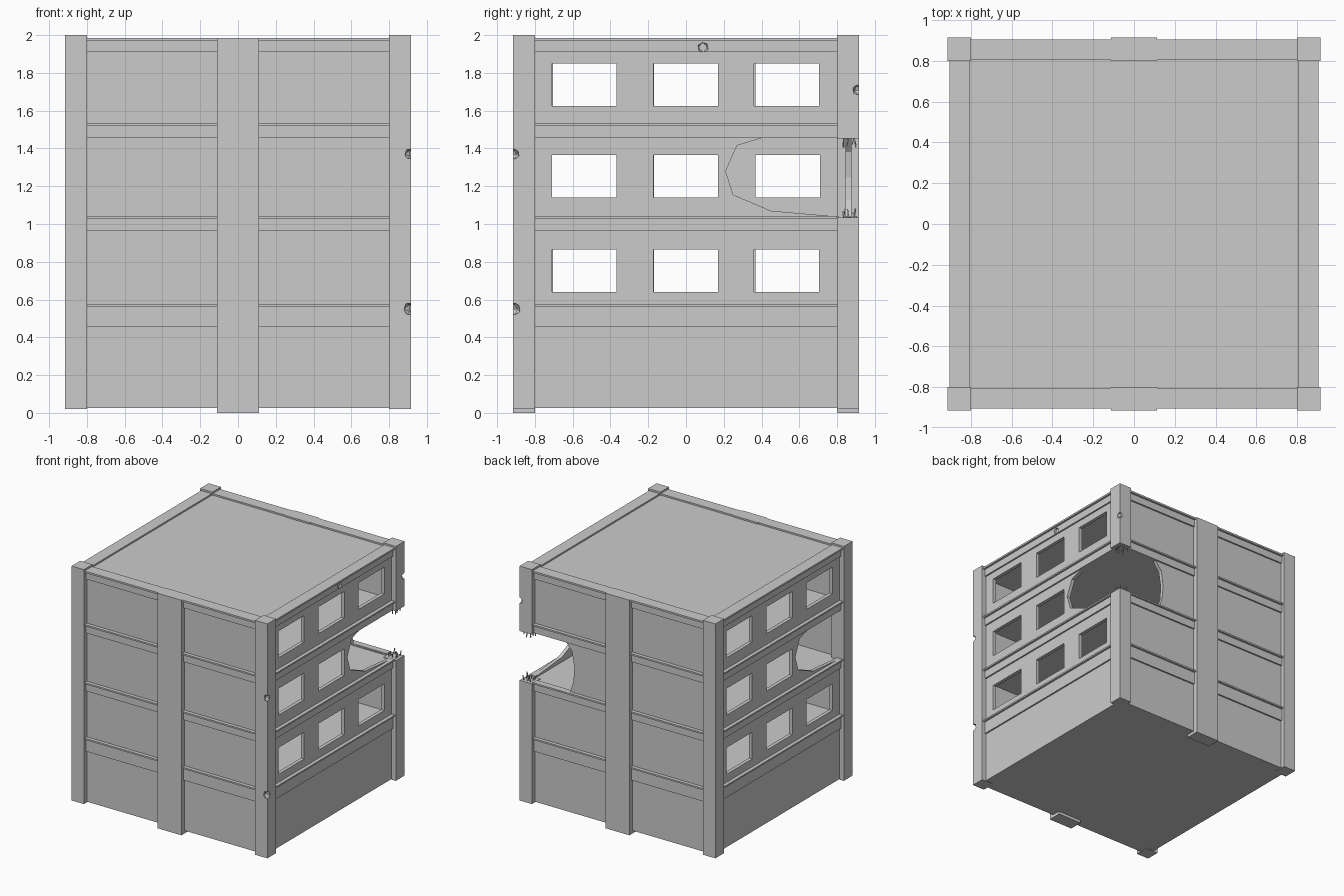
import bpy, bmesh, random
from math import pi
from mathutils import Matrix, Vector

if "Cube" in bpy.data.objects:
    bpy.data.objects.remove(bpy.data.objects["Cube"])

random.seed(4)
FRONT, RIGHT, BACK, LEFT = range(4)


def prism(name, pts, a, b, place):
    """Closed outline 'pts' swept from a to b; place(p, q, t) gives the 3D point."""
    bm = bmesh.new()
    ends = [[bm.verts.new(place(p, q, t)) for p, q in pts] for t in (a, b)]
    n = len(pts)
    bm.faces.new(ends[0])
    bm.faces.new(ends[1][::-1])
    for i in range(n):
        j = (i + 1) % n
        bm.faces.new((ends[0][j], ends[0][i], ends[1][i], ends[1][j]))
    bmesh.ops.recalc_face_normals(bm, faces=bm.faces)
    me = bpy.data.meshes.new(name)
    bm.to_mesh(me)
    bm.free()
    ob = bpy.data.objects.new(name, me)
    bpy.context.collection.objects.link(ob)
    return ob


def rect(u0, u1, v0, v1):
    return [(u0, v0), (u1, v0), (u1, v1), (u0, v1)]


def box(name, x, y, z):
    return prism(name, rect(*x, *y), *z, lambda p, q, t: (p, q, t))


def on_side(side, u, d, z):
    """u runs along a facade, d points outwards."""
    return Matrix.Rotation(side * pi / 2, 3, 'Z') @ Vector((u, -d, z))


def panel(name, side, pts, d0, d1):
    return prism(name, pts, d0, d1, lambda u, z, d: on_side(side, u, d, z))


def rail(name, side, pts, u0, u1):
    return prism(name, pts, u0, u1, lambda d, z, u: on_side(side, u, d, z))


def cut(ob, cutter):
    m = ob.modifiers.new("cut", 'BOOLEAN')
    m.operation, m.solver, m.object = 'DIFFERENCE', 'EXACT', cutter
    bpy.context.view_layer.objects.active = ob
    bpy.ops.object.modifier_apply(modifier=m.name)
    bpy.data.objects.remove(cutter)


def chip(ob, loc, r=0.03):
    bpy.ops.mesh.primitive_ico_sphere_add(subdivisions=1, radius=r, location=loc, rotation=(.4, .3, .8))
    cut(ob, bpy.context.object)


# string courses: band with a projecting cap (band bottom, band top, cap top)
BANDS = [(0.455, 0.56, 0.573), (0.965, 1.03, 1.043), (1.455, 1.52, 1.533), (1.91, 1.97, 1.985)]


def band_profile(z0, z1, z2):
    return [(0.85, z0), (0.888, z0), (0.888, z1), (0.905, z1), (0.905, z2), (0.85, z2)]


# plain front and back facades with central pilasters
for side, word in ((FRONT, "front"), (BACK, "back")):
    wall = panel(word + "_wall", side, rect(-0.81, 0.81, 0.025, 1.97), 0.845, 0.875)
    panel(word + "_pilaster", side, rect(-0.112, 0.112, 0.0, 1.985), 0.80, 0.915)
    for i, b in enumerate(BANDS):
        for s in (-1, 1):
            rail(f"{word}_band_{i}", side, band_profile(*b), *sorted((s * 0.112, s * 0.80)))
    if side == BACK:
        hole = [(-1, 1.455), (-0.51, 1.455), (-0.45, 1.38), (-0.43, 1.25), (-0.44, 1.13), (-0.47, 1.04), (-1, 1.035)]
        cut(wall, panel("cutter", side, hole, 0.7, 1.0))

# window facades, each with a blasted opening
HOLE = [(0.85, 1.455), (0.40, 1.455), (0.27, 1.415), (0.21, 1.28), (0.25, 1.155), (0.45, 1.07), (0.85, 1.035)]
for side, word in ((RIGHT, "right"), (LEFT, "left")):
    wall = panel(word + "_wall", side, rect(-0.81, 0.81, 0.025, 1.97), 0.845, 0.875)
    for z in (0.64, 1.14, 1.625):
        for u in (-0.71, -0.173, 0.36):
            cut(wall, panel("cutter", side, rect(u, u + 0.343, z, z + 0.225), 0.7, 1.0))
    cut(wall, panel("cutter", side, HOLE, 0.7, 1.0))
    for i, b in enumerate(BANDS):
        band = rail(f"{word}_band_{i}", side, band_profile(*b), -0.80, 0.80)
        if side == RIGHT and i == 3:
            chip(band, (0.89, 0.09, 1.935))

# corner columns, the far right one broken through
for sx in (-1, 1):
    for sy in (-1, 1):
        x, y = sorted((sx * 0.80, sx * 0.915)), sorted((sy * 0.80, sy * 0.915))
        if sx + sy == 2:
            box("broken_column_lower", x, y, (0.02, 1.035))
            upper = box("broken_column_upper", x, y, (1.452, 2.0))
            chip(upper, (0.915, 0.91, 1.71))
        else:
            col = box("corner_column", x, y, (0.02, 2.0))
            if sx == 1:
                chip(col, (0.91, -0.91, 1.37))
                chip(col, (0.91, -0.91, 0.55), 0.036)

# floors and roof
W = (-0.86, 0.86)
box("ground_slab", W, W, (0.025, 0.06))
for z0, z1 in ((0.47, 0.56), (0.97, 1.03), (1.457, 1.52), (1.92, 1.972)):
    box("roof_slab" if z1 > 1.9 else "floor_slab", W, W, (z0, z1))

# raised roof rim
for side in range(4):
    panel("roof_rim", side, rect(-0.80, 0.80, 1.95, 1.985), 0.805, 0.87)

# bent reinforcement bars on both column stumps
for z, s in ((1.03, 1), (1.457, -1)):
    for x in (0.83, 0.86, 0.89):
        for y in (0.835, 0.86, 0.89):
            if x == y == 0.86:
                continue
            h = s * random.uniform(0.03, 0.055)
            dx, dy = random.uniform(-.012, .012), random.uniform(-.012, .012)
            prism("rebar", rect(-0.003, 0.003, -0.003, 0.003), 0, 1,
                  lambda p, q, t: (x + p + dx * t, y + q + dy * t, z + h * t))
